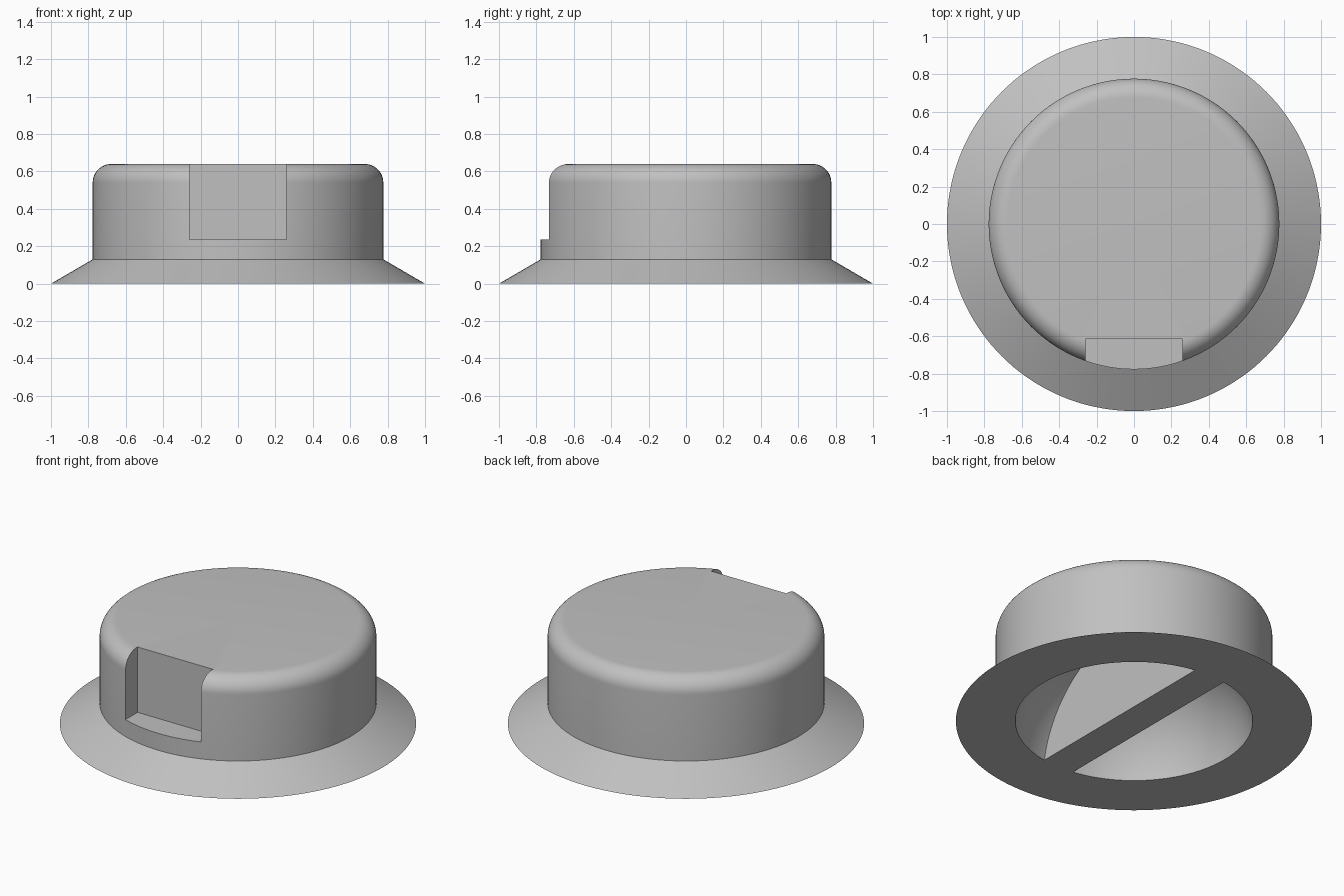
import bpy, bmesh, math
from mathutils import Matrix, Vector

cube = bpy.data.objects.get("Cube")
if cube:
    bpy.data.objects.remove(cube, do_unlink=True)

grey = bpy.data.materials.new("plain grey")
grey.use_nodes = True
grey.diffuse_color = (0.53, 0.53, 0.53, 1)
grey.node_tree.nodes["Principled BSDF"].inputs["Base Color"].default_value = grey.diffuse_color


def make_object(name, bm):
    bmesh.ops.recalc_face_normals(bm, faces=bm.faces)
    mesh = bpy.data.meshes.new(name)
    bm.to_mesh(mesh)
    bm.free()
    mesh.materials.append(grey)
    ob = bpy.data.objects.new(name, mesh)
    bpy.context.collection.objects.link(ob)
    return ob


def lathe(name, profile, steps=144):
    bm = bmesh.new()
    verts = [bm.verts.new((r, 0, z)) for r, z in profile]
    edges = [bm.edges.new(pair) for pair in zip(verts, verts[1:])]
    bmesh.ops.spin(bm, geom=verts + edges, cent=(0, 0, 0), axis=(0, 0, 1),
                   angle=math.tau, steps=steps)
    bmesh.ops.remove_doubles(bm, verts=bm.verts, dist=0.0001)
    return make_object(name, bm)


def subtract(body, cutter):
    cutter.hide_render = True
    mod = body.modifiers.new("cut", "BOOLEAN")
    mod.operation = "DIFFERENCE"
    mod.solver = "EXACT"
    mod.object = cutter
    bpy.context.view_layer.objects.active = body
    bpy.ops.object.modifier_apply(modifier=mod.name)
    bpy.data.objects.remove(cutter, do_unlink=True)


# Flanged cup with a rounded top rim
radius, height, fillet = 0.777, 0.64, 0.1
rim = []
for i in range(13):
    a = math.pi / 2 * i / 12
    rim.append((radius - fillet + fillet * math.cos(a),
                height - fillet + fillet * math.sin(a)))
body = lathe("flanged_cup", [(0, 0), (1, 0), (radius, 0.13)] + rim + [(0, height)])

# Notch in the front wall
bm = bmesh.new()
bmesh.ops.create_cube(bm, size=1, matrix=Matrix.Translation((0, -0.815, 0.635))
                      @ Matrix.Diagonal((0.516, 0.4, 0.8, 1)))
subtract(body, make_object("notch_cutter", bm))

# Domed hollow underneath, in two halves that leave a central grip rib
for side in (-1, 1):
    bm = bmesh.new()
    bmesh.ops.create_uvsphere(bm, u_segments=96, v_segments=64, radius=0.677,
                              matrix=Matrix.Translation((0, 0, -0.118)))
    cut = bmesh.ops.bisect_plane(bm, geom=bm.verts[:] + bm.edges[:] + bm.faces[:],
                                 plane_co=Vector((side * 0.105, 0, 0)),
                                 plane_no=Vector((side, 0, 0)), clear_inner=True)
    loop = [e for e in cut["geom_cut"] if isinstance(e, bmesh.types.BMEdge)]
    bmesh.ops.contextual_create(bm, geom=loop)
    subtract(body, make_object("hollow_cutter", bm))

# Smooth shading with crisp edges
bpy.ops.object.select_all(action="DESELECT")
body.select_set(True)
bpy.context.view_layer.objects.active = body
bpy.ops.object.shade_smooth_by_angle(angle=math.radians(25))
